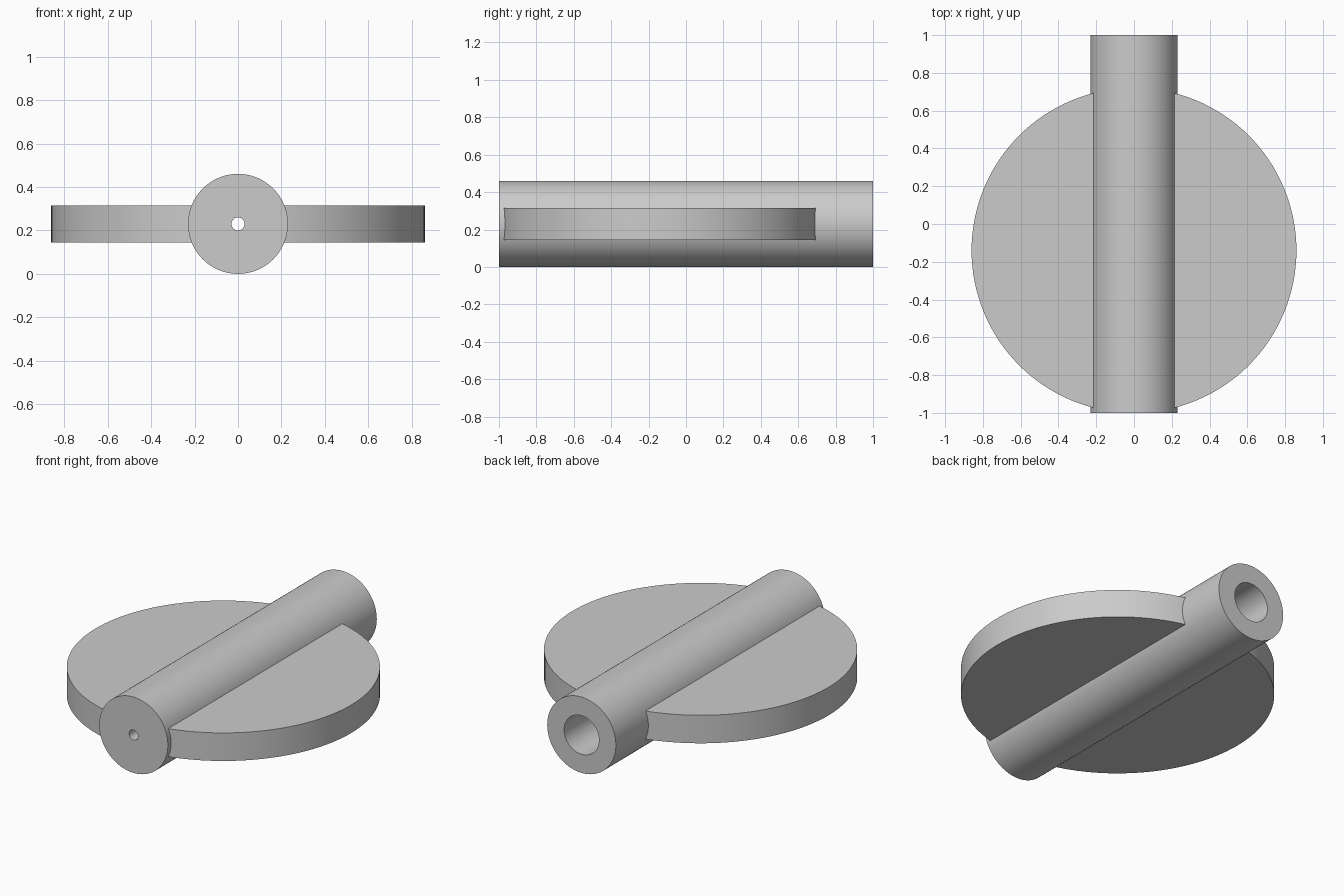
import bpy
import bmesh
import math
from mathutils import Matrix, Vector

if "Cube" in bpy.data.objects:
    bpy.data.objects.remove(bpy.data.objects["Cube"], do_unlink=True)

AXIS_Z = 0.23
TUBE_R = 0.23
BORE_R = 0.117
PIN_R = 0.03
BORE_END = -0.88

grey = bpy.data.materials.new("plain grey")
grey.use_nodes = True
grey.diffuse_color = (0.6, 0.6, 0.6, 1)
grey.node_tree.nodes["Principled BSDF"].inputs["Base Color"].default_value = (0.6, 0.6, 0.6, 1)


def add_object(name, bm):
    bmesh.ops.recalc_face_normals(bm, faces=bm.faces)
    mesh = bpy.data.meshes.new(name)
    bm.to_mesh(mesh)
    bm.free()
    mesh.materials.append(grey)
    obj = bpy.data.objects.new(name, mesh)
    bpy.context.collection.objects.link(obj)
    return obj


def add_cylinder(name, radius, depth, segments, matrix):
    bm = bmesh.new()
    bmesh.ops.create_cone(bm, cap_ends=True, segments=segments, radius1=radius,
                          radius2=radius, depth=depth, matrix=matrix)
    return add_object(name, bm)


def activate(obj):
    bpy.ops.object.select_all(action='DESELECT')
    obj.select_set(True)
    bpy.context.view_layer.objects.active = obj


# Tube: stepped wall profile (radius, y) turned around the long axis
profile = [(TUBE_R, -1), (TUBE_R, 1), (BORE_R, 1), (BORE_R, BORE_END),
           (PIN_R, BORE_END), (PIN_R, -1)]
bm = bmesh.new()
ring = [bm.verts.new((r, y, AXIS_Z)) for r, y in profile]
edges = [bm.edges.new((ring[i - 1], ring[i])) for i in range(len(ring))]
bmesh.ops.spin(bm, geom=ring + edges, cent=(0, 0, AXIS_Z), axis=(0, 1, 0),
               angle=math.tau, steps=96, use_merge=True)
bmesh.ops.remove_doubles(bm, verts=bm.verts, dist=0.0001)
tube = add_object("tube", bm)

# Disc: round plate, split in two where the tube passes through
disc = add_cylinder("disc", 0.86, 0.17, 128,
                    Matrix.Translation(Vector((0, -0.14, AXIS_Z))))
core = add_cylinder("core_cutter", TUBE_R - 0.01, 2.4, 96,
                    Matrix.Translation(Vector((0, 0, AXIS_Z)))
                    @ Matrix.Rotation(math.pi / 2, 4, 'X'))
core.hide_render = True
cut = disc.modifiers.new("tube passage", 'BOOLEAN')
cut.operation = 'DIFFERENCE'
cut.solver = 'EXACT'
cut.object = core
activate(disc)
bpy.ops.object.modifier_apply(modifier=cut.name)
bpy.data.objects.remove(core, do_unlink=True)

# Smooth the round walls and keep the rims sharp
for part in (tube, disc):
    activate(part)
    bpy.ops.object.shade_smooth_by_angle(angle=math.radians(30))
